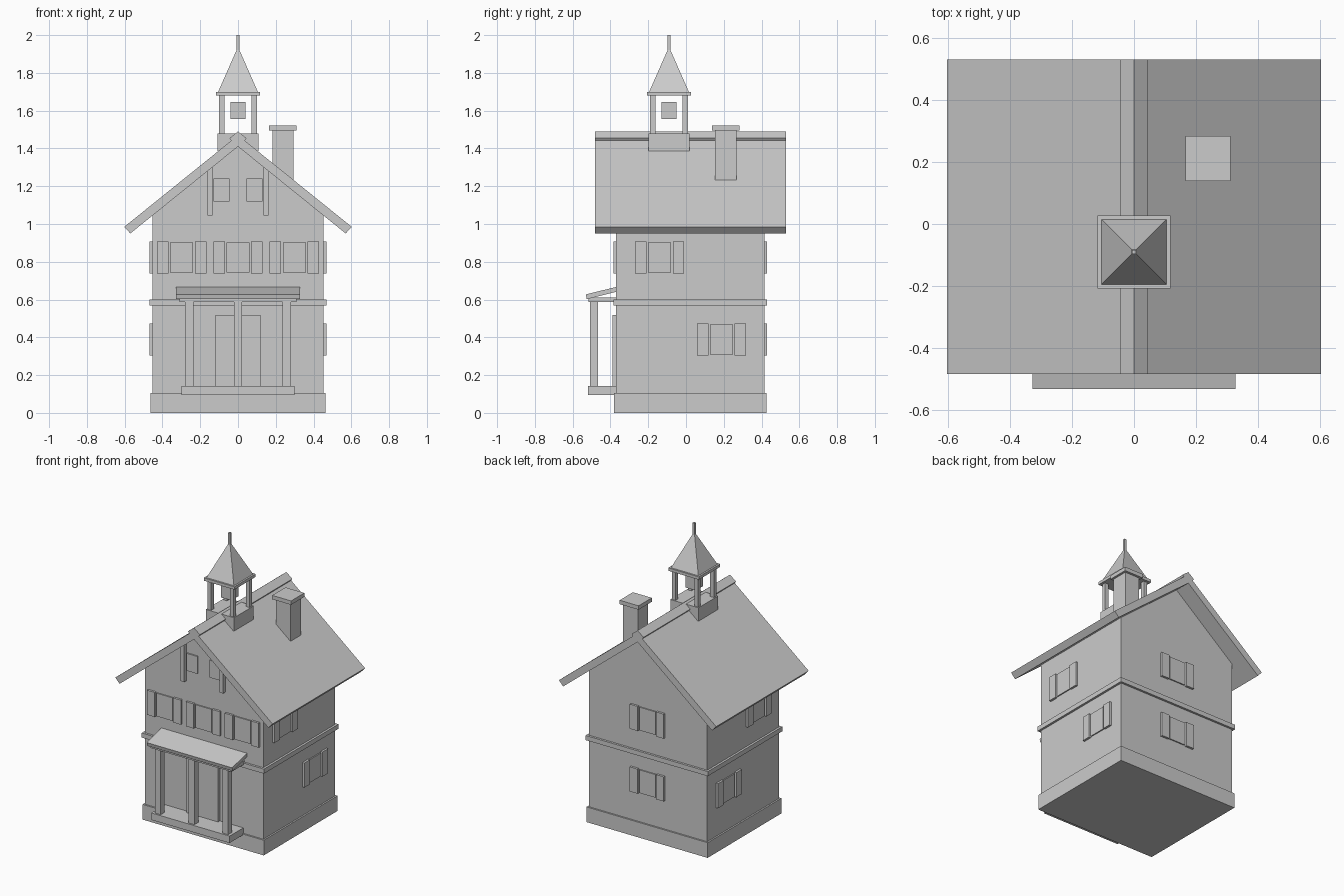
import bpy
import bmesh
import math

if "Cube" in bpy.data.objects:
    bpy.data.objects.remove(bpy.data.objects["Cube"], do_unlink=True)

GREY = (0.6, 0.6, 0.6, 1.0)
grey = bpy.data.materials.new("plain grey")
grey.use_nodes = True
grey.diffuse_color = GREY
grey.node_tree.nodes["Principled BSDF"].inputs["Base Color"].default_value = GREY


def finish(name, bm):
    bmesh.ops.recalc_face_normals(bm, faces=bm.faces)
    mesh = bpy.data.meshes.new(name)
    bm.to_mesh(mesh)
    bm.free()
    mesh.materials.append(grey)
    obj = bpy.data.objects.new(name, mesh)
    bpy.context.collection.objects.link(obj)
    return obj


def box(name, x, y, z):
    """Box from (min, max) ranges on each axis."""
    bm = bmesh.new()
    bmesh.ops.create_cube(bm, size=1)
    for v in bm.verts:
        v.co = [r[0] + (c + 0.5) * (r[1] - r[0]) for c, r in zip(v.co, (x, y, z))]
    return finish(name, bm)


def prism(name, points, span, axis):
    """Extrude a profile (xz along y, or yz along x)."""
    bm = bmesh.new()
    place = (lambda a, z: (a, span[0], z)) if axis == "y" else (lambda a, z: (span[0], a, z))
    face = bm.faces.new([bm.verts.new(place(a, z)) for a, z in points])
    out = bmesh.ops.extrude_face_region(bm, geom=[face])
    depth = span[1] - span[0]
    moved = [g for g in out["geom"] if isinstance(g, bmesh.types.BMVert)]
    bmesh.ops.translate(bm, verts=moved, vec=(0, depth, 0) if axis == "y" else (depth, 0, 0))
    return finish(name, bm)


def mirrored(half):
    """Close a right-hand profile by mirroring it; centre points are kept once."""
    return half + [(-a, z) for a, z in reversed(half) if a != 0]


WALL_X, FRONT, BACK = 0.453, -0.37, 0.415
SLOPE = 0.807


def wall_plate(name, wall, centre, half, z, depth):
    """Thin plate fixed on one wall, sunk slightly into it."""
    along = (centre - half, centre + half)
    if wall == "front":
        box(name, along, (FRONT - depth, FRONT + 0.01), z)
    elif wall == "back":
        box(name, along, (BACK - 0.01, BACK + depth), z)
    elif wall == "left":
        box(name, (WALL_X - 0.01, WALL_X + depth), along, z)
    else:
        box(name, (-WALL_X - depth, -WALL_X + 0.01), along, z)


def window(wall, centre, z):
    name = wall + "_window"
    wall_plate(name + "_pane", wall, centre, 0.061, (z - 0.08, z + 0.08), 0.008)
    for side in (-1, 1):
        wall_plate(name + "_shutter", wall, centre + side * 0.1, 0.03,
                   (z - 0.085, z + 0.085), 0.015)


# House body, plinth and belt course
prism("walls", mirrored([(WALL_X, 0.05), (WALL_X, 1.41 - SLOPE * WALL_X), (0, 1.41)]),
      (FRONT, BACK), "y")
box("plinth", (-0.464, 0.464), (-0.381, 0.426), (0, 0.105))
box("belt_course", (-0.468, 0.468), (-0.385, 0.43), (0.568, 0.6))

# Roof and ridge cap
roof_span = (-0.482, 0.53)
roof_half = [(0.57, 0.95), (0.602, 0.985), (0, 1.47)]
prism("roof", roof_half + [(-0.602, 0.985), (-0.57, 0.95), (0, 1.41)], roof_span, "y")
prism("ridge_cap", mirrored([(0.034, 1.438), (0.045, 1.454), (0, 1.49)]), roof_span, "y")

# Shuttered windows
for x in (-0.298, 0, 0.298):
    window("front", x, 0.822)
for z in (0.822, 0.388):
    window("back", 0, z)
for wall in ("left", "right"):
    window(wall, -0.14, 0.822)
    window(wall, 0.188, 0.388)

# Gable windows and posts
for side in (-1, 1):
    wall_plate("gable_window", "front", side * 0.088, 0.042, (1.12, 1.24), 0.01)
    wall_plate("gable_post", "front", side * 0.149, 0.013, (1.045, 1.3), 0.025)

# Porch
wall_plate("door", "front", 0, 0.12, (0.13, 0.517), 0.02)
box("porch_step", (-0.3, 0.3), (-0.52, FRONT + 0.01), (0.095, 0.143))
for x in (-0.258, 0, 0.258):
    box("porch_post", (x - 0.022, x + 0.022), (-0.508, -0.465), (0.14, 0.6))
box("porch_beam", (-0.31, 0.31), (-0.515, FRONT + 0.01), (0.588, 0.612))
prism("porch_roof", [(-0.525, 0.602), (-0.531, 0.627), (-0.365, 0.668), (-0.365, 0.642)],
      (-0.327, 0.327), "x")

# Chimney
box("chimney", (0.182, 0.295), (0.153, 0.267), (1.18, 1.5))
box("chimney_cap", (0.165, 0.31), (0.138, 0.283), (1.495, 1.522))


# Bell turret, all parts centred on the same axis
TURRET_Y = -0.09


def turret_box(name, half, z, x=0, y=0):
    box(name, (x - half, x + half), (TURRET_Y + y - half, TURRET_Y + y + half), z)


turret_box("turret_base", 0.108, (1.387, 1.48))
for x in (-0.086, 0.086):
    for y in (-0.086, 0.086):
        turret_box("turret_post", 0.014, (1.47, 1.685), x, y)
turret_box("bell", 0.039, (1.555, 1.645))
turret_box("turret_cornice", 0.117, (1.68, 1.7))
bm = bmesh.new()
bmesh.ops.create_cone(bm, cap_ends=True, segments=4, radius1=0.105 * math.sqrt(2),
                      radius2=0.008 * math.sqrt(2), depth=0.22)
for v in bm.verts:
    a = math.atan2(v.co.y, v.co.x)
    r = v.co.xy.length / math.sqrt(2)
    # Snap the four corners to the diagonals
    corner = math.floor(a / (math.pi / 2) + 0.01) * math.pi / 2 + math.pi / 4
    v.co.x = math.copysign(r, math.cos(corner))
    v.co.y = math.copysign(r, math.sin(corner)) + TURRET_Y
    v.co.z += 1.81
finish("spire", bm)
turret_box("finial", 0.007, (1.9, 2.0))
